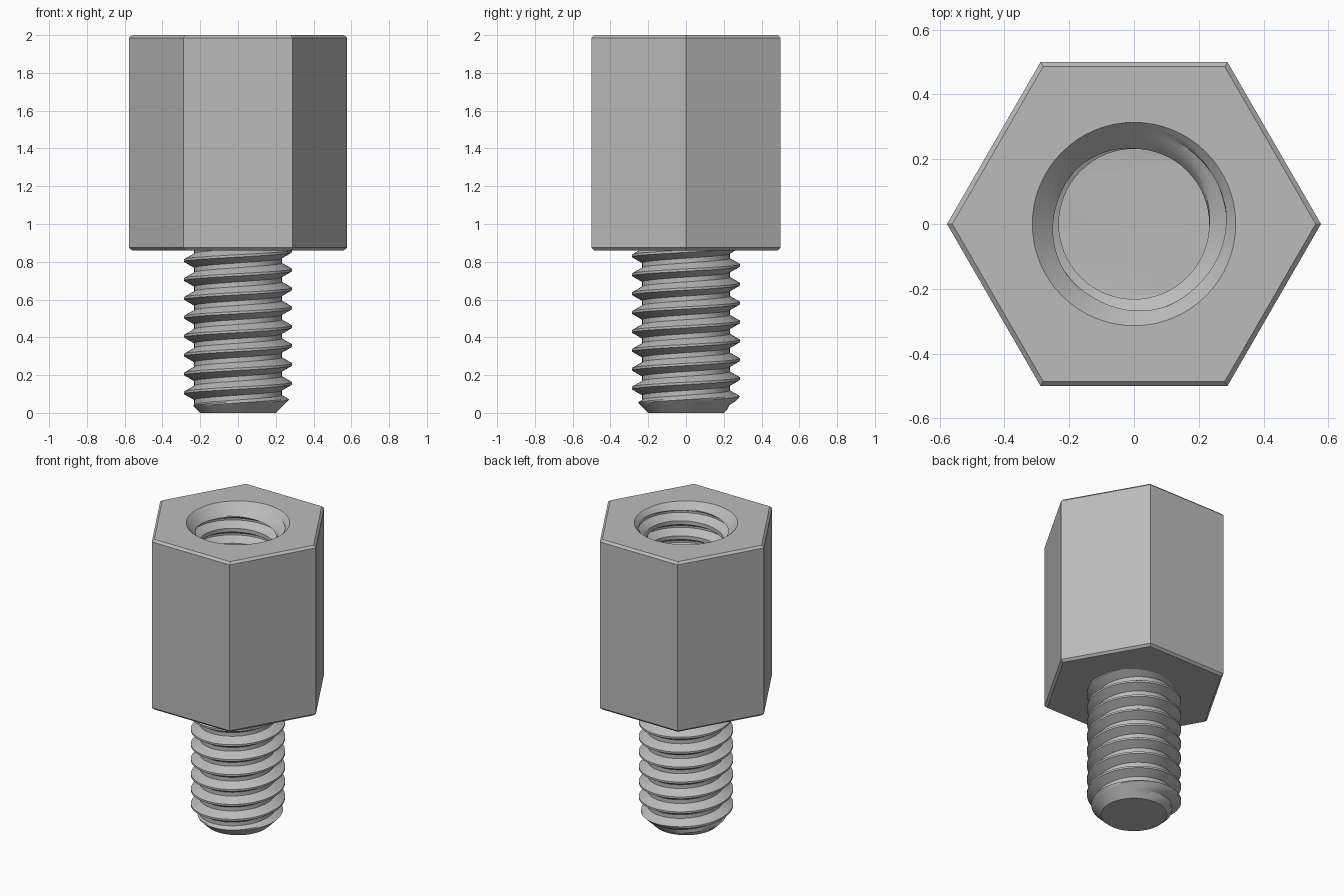
import bpy, bmesh
from math import cos, sin, pi, radians, floor

PITCH, CREST, ROOT = 0.1, 0.286, 0.232
SEGMENTS = 64
BODY_LOW, BODY_TOP, HOLE_FLOOR = 0.86, 2.0, 1.0
CHAMFER = 0.0143

if "Cube" in bpy.data.objects:
    bpy.data.objects.remove(bpy.data.objects["Cube"])

steel = bpy.data.materials.new("grey steel")
steel.use_nodes = True
steel.diffuse_color = (0.5, 0.5, 0.5, 1)
steel.node_tree.nodes["Principled BSDF"].inputs["Base Color"].default_value = steel.diffuse_color

# One pitch of thread: (fraction of pitch, height between root and crest)
PROFILE = [(0, 1), (1 / 8, 1)]
PROFILE += [(1 / 8 + 5 / 16 * k / 4, 1 - k / 4) for k in range(1, 5)]
PROFILE += [(11 / 16 + 5 / 16 * k / 4, k / 4) for k in range(4)]


def add_thread(bm, low, high, phase, limit):
    """Helical surface between two heights; limit trims the radius at each height."""
    turns = range(floor(low / PITCH) - 2, floor(high / PITCH) + 3)
    rows = [(t + f, h) for t in turns for f, h in PROFILE]
    columns = []
    for i in range(SEGMENTS + 1):
        angle = 2 * pi * i / SEGMENTS
        column = []
        for offset, h in rows:
            z = PITCH * (offset + i / SEGMENTS + phase)
            z = min(max(z, low), high)
            r = limit(ROOT + (CREST - ROOT) * h, z)
            column.append(bm.verts.new((r * cos(angle), r * sin(angle), z)))
        columns.append(column)
    for a, b in zip(columns, columns[1:]):
        for j in range(len(rows) - 1):
            bm.faces.new((a[j], b[j], b[j + 1], a[j + 1]))
    bmesh.ops.remove_doubles(bm, verts=bm.verts, dist=0.0002)


def open_edges(bm, z):
    return [e for e in bm.edges if e.is_boundary and all(abs(v.co.z - z) < 1e-4 for v in e.verts)]


def finish(bm, name):
    bmesh.ops.recalc_face_normals(bm, faces=bm.faces)
    mesh = bpy.data.meshes.new(name)
    bm.to_mesh(mesh)
    bm.free()
    mesh.materials.append(steel)
    obj = bpy.data.objects.new(name, mesh)
    bpy.context.collection.objects.link(obj)
    bpy.ops.object.select_all(action="DESELECT")
    obj.select_set(True)
    bpy.context.view_layer.objects.active = obj
    bpy.ops.object.shade_smooth_by_angle(angle=radians(25))


# Threaded stud with a chamfered tip
STUD_TOP = BODY_LOW + 0.02


def stud_limit(r, z):
    return ROOT if z >= STUD_TOP else min(r, 0.2 + z)


bm = bmesh.new()
add_thread(bm, 0, STUD_TOP, 0.5, stud_limit)
for z in (0, STUD_TOP):
    bmesh.ops.triangle_fill(bm, edges=open_edges(bm, z), use_beauty=True)
finish(bm, "threaded_stud")


# Hexagonal body with a countersunk, threaded blind hole
def hole_limit(r, z):
    return ROOT if z <= HOLE_FLOOR else max(r, 0.314 - (BODY_TOP - z))


bm = bmesh.new()
add_thread(bm, HOLE_FLOOR, BODY_TOP, 0.5, hole_limit)
bmesh.ops.triangle_fill(bm, edges=open_edges(bm, HOLE_FLOOR), use_beauty=True)
rings = []
for inset, z in ((CHAMFER, BODY_LOW), (0, BODY_LOW + CHAMFER), (0, BODY_TOP - CHAMFER), (CHAMFER, BODY_TOP)):
    r = (0.5 - inset) / cos(pi / 6)
    rings.append([bm.verts.new((r * cos(k * pi / 3), r * sin(k * pi / 3), z)) for k in range(6)])
for a, b in zip(rings, rings[1:]):
    for k in range(6):
        n = (k + 1) % 6
        bm.faces.new((a[k], a[n], b[n], b[k]))
bm.faces.new(rings[0])
bmesh.ops.triangle_fill(bm, edges=open_edges(bm, BODY_TOP), use_beauty=True)
finish(bm, "hex_body")
